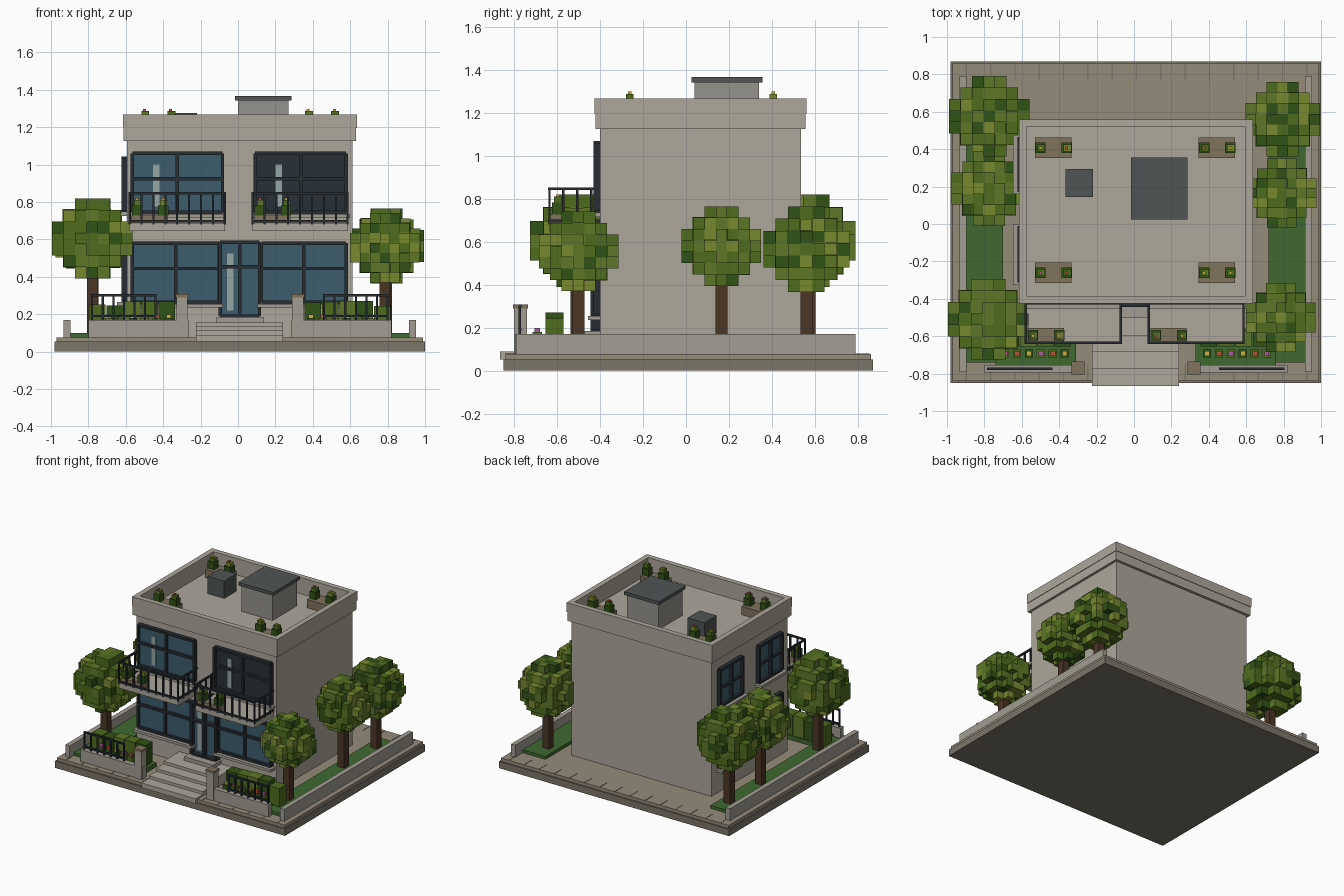
import bpy, bmesh, random
from mathutils import Vector, Matrix

if "Cube" in bpy.data.objects:
    bpy.data.objects.remove(bpy.data.objects["Cube"])
random.seed(4)
CX = 0.01  # symmetry axis of house and garden


def mat(name, r, g, b):
    m = bpy.data.materials.new(name)
    m.diffuse_color = (r, g, b, 1)
    m.use_nodes = True
    m.node_tree.nodes["Principled BSDF"].inputs["Base Color"].default_value = m.diffuse_color
    return m


WALL = mat("wall", .42, .39, .33)
STONE = mat("stone", .36, .34, .29)
PAVE = mat("paving", .30, .26, .19)
EDGE = mat("edge", .2, .18, .14)
ROOF = mat("roof", .3, .29, .26)
DARK = mat("dark_metal", .02, .027, .033)
GLASS = mat("glass", .045, .11, .15)
NIGHT = mat("dark_glass", .02, .03, .038)
SHINE = mat("reflection", .3, .38, .38)
GREY = mat("vent", .08, .09, .09)
WOOD = mat("planter", .22, .17, .11)
BARK = mat("bark", .07, .035, .018)
GRASS = mat("grass", .05, .14, .03)
LEAVES = [mat("leaf_%d" % i, *c) for i, c in
          enumerate([(.03, .085, .008), (.075, .15, .012), (.11, .18, .02), (.19, .25, .03)])]
BLOOM = [mat("bloom_%d" % i, *c) for i, c in
         enumerate([(.6, .45, .05), (.5, .08, .04), (.4, .1, .35)])]


def boxes(name, items, *mats):
    """items: (x0,x1,y0,y1,z0,z1[,material index])"""
    bm = bmesh.new()
    for it in items:
        lo, hi = Vector(it[0:6:2]), Vector(it[1:6:2])
        d = hi - lo
        M = Matrix.Translation((lo + hi) / 2) @ Matrix.Diagonal((abs(d.x), abs(d.y), abs(d.z), 1))
        vs = bmesh.ops.create_cube(bm, size=1, matrix=M)["verts"]
        for f in {f for v in vs for f in v.link_faces}:
            f.material_index = it[6] if len(it) > 6 else 0
    me = bpy.data.meshes.new(name)
    bm.to_mesh(me)
    bm.free()
    for m in mats:
        me.materials.append(m)
    ob = bpy.data.objects.new(name, me)
    bpy.context.collection.objects.link(ob)
    return ob


def both(x0, x1, *rest):
    """one box on each side of the axis"""
    return [(CX - x1, CX - x0, *rest), (CX + x0, CX + x1, *rest)]


# plot
boxes("base_slab", [(-.98, 1, -.85, .87, 0, .053)], EDGE)
boxes("paving", [(-.97, .99, -.84, .86, .053, .077)], PAVE)
boxes("paving_joints", [(-.9 + i * .13, -.893 + i * .13, y, y + .09, .07, .079)
                        for i in range(15) for y in (-.84, .765)], EDGE)
boxes("lawns", both(.71, .905, -.74, .7, .077, .1) + both(.32, .75, -.76, -.56, .077, .11), GRASS)
boxes("side_walls", both(.905, .942, -.79, .79, .077, .17), STONE)
boxes("front_walls", both(.275, .81, -.795, -.755, .06, .17), STONE)
boxes("gate_posts", both(.28, .34, -.8, -.74, .06, .29), STONE)
boxes("gate_post_caps", both(.275, .345, -.805, -.735, .29, .308), WOOD)
boxes("entrance_steps", [(-.225, .24, -.865 + i * .09, -.4, .053, .09 + i * .022) for i in range(4)], WALL)
boxes("door_step", [(-.115, .135, -.5, -.4, .15, .185)], STONE)

# house shell
boxes("house_body", [(-.593, .612, -.4, .535, .077, 1.14)], WALL)
boxes("roof_deck", [(-.58, .6, -.4, .53, 1.125, 1.14)], ROOF)
ring = []
for e, z0, z1 in ((0, 1.195, 1.267), (.004, 1.125, 1.195)):
    x0, x1, y0, y1, t = -.615 + e, .635 - e, -.425 + e, .56 - e, .041 - e
    ring += [(x0, x1, y0, y0 + t, z0, z1), (x0, x1, y1 - t, y1, z0, z1),
             (x0, x0 + t, y0 + t, y1 - t, z0, z1), (x1 - t, x1, y0 + t, y1 - t, z0, z1)]
boxes("parapet", ring, WALL)
boxes("roof_stairhead", [(0, .27, .04, .34, 1.14, 1.345)], ROOF)
boxes("roof_stairhead_cap", [(-.015, .285, .025, .355, 1.342, 1.367)], GREY)
boxes("roof_vent", [(-.365, -.22, .145, .295, 1.14, 1.275)], GREY)


# framed windows: a,b run along the wall, d is depth outwards
def window(name, a, b, z0, z1, side=False, glass=GLASS, panes=2, bar=.5, shine=None, sill=True, out=.03):
    w, m, zb = .018, (b - a) / panes, z0 + (z1 - z0) * bar
    p = [(a + .005, b - .005, .01, z0 + .005, z1 - .005, 1)]
    p += [(a + i * m - w / 2, a + i * m + w / 2, out, z0, z1, 0) for i in range(panes + 1)]
    p += [(a, b, out, z - w / 2, z + w / 2, 0) for z in (z0, zb, z1)]
    if shine is not None:
        p.append((shine, shine + .035, .014, z0 + .03, z1 - .06, 2))
    if sill:
        p.append((a - .02, b + .02, .055, z0 - .03, z0 - .01, 3))
    if side:
        items = [(-.593 - d, -.585, s, e, u, v, k) for s, e, d, u, v, k in p]
    else:
        items = [(s, e, -.4 - d, -.39, u, v, k) for s, e, d, u, v, k in p]
    boxes(name, items, DARK, glass, SHINE, STONE)


window("upper_window_left", -.565, -.083, .745, 1.06, shine=-.455, bar=.57)
window("upper_window_right", .092, .578, .745, 1.06, glass=NIGHT, shine=.2, bar=.57)
window("lower_window_left", -.565, -.1, .265, .58, bar=.57)
window("lower_window_right", .125, .578, .265, .58, bar=.57)
window("front_door", -.095, .115, .19, .585, bar=.67, shine=-.06, sill=False, out=.045)
for i, (a, b) in enumerate(((-.305, -.02), (.18, .455))):
    window("side_window_up_%d" % i, a, b, .755, 1.035, side=True)
    window("side_window_low_%d" % i, a, b, .275, .57, side=True)


def plant(x, y, z, s=.055):
    h = s / 2
    k = random.randrange(4, 7)
    return [(x - h, x + h, y - h, y + h, z, z + s, 0),
            (x - h * .6, x + h * .9, y - h * .7, y + h * .6, z + s, z + s * 1.5, random.choice((1, 2, 3))),
            (x - h * .3, x + h * .3, y - h * .4, y + h * .2, z + s * 1.45, z + s * 1.7, k)]


def planter(name, x, y, z, h):
    boxes(name, [(x, x + .195, y - .055, y + .055 if z > 1 else y + .02, z, z + h)], WOOD)
    yy = y if z > 1 else y - .02
    boxes(name + "_plants", plant(x + .03, yy, z + h) + plant(x + .17, yy, z + h), *LEAVES, *BLOOM)


# balconies with railings and planters
for name, x0, x1 in (("left", -.585, -.065), ("right", .072, .592)):
    boxes("balcony_slab_" + name, [(x0 + .005, x1 - .005, -.635, -.395, .645, .685)], WALL)
    t, y0 = .013, -.642
    rail = []
    for z in (.69, .84):
        rail += [(x0, x1, y0, y0 + t, z, z + t), (x0, x0 + t, y0, -.4, z, z + t), (x1 - t, x1, y0, -.4, z, z + t)]
    for i in range(9):
        x = x0 + i * (x1 - x0 - .011) / 8
        rail.append((x, x + .011, y0 + .001, y0 + .012, .68, .85))
    for i in range(1, 4):
        y = y0 + i * .065
        rail += [(x, x + .011, y, y + .011, .68, .85) for x in (x0 + .001, x1 - .012)]
    boxes("balcony_rail_" + name, rail, DARK)
    planter("balcony_planter_" + name, x0 + .015, -.575, .685, .042)

# roof planters
for i, (x, y) in enumerate(((-.53, .408), (.345, .408), (-.53, -.26), (.345, -.26))):
    planter("roof_planter_%d" % i, x, y, 1.14, .065)

# garden fences, hedges and flowers
for s, name in ((-1, "left"), (1, "right")):
    x0 = -.785 if s < 0 else .455
    fence = [(x0, x0 + .35, -.78, -.766, z, z + .012) for z in (.185, .295)]
    fence += [(x0 + i * .0565, x0 + i * .0565 + .011, -.779, -.768, .165, .305) for i in range(7)]
    boxes("fence_" + name, fence, DARK)
    hedge, flowers = [], []
    for i in range(5):
        x = CX + s * (.39 + i * .093)
        hedge.append((x - .044, x + .044, -.655, -.57, .1, random.uniform(.24, .275), i % 3))
    for i in range(6):
        x = CX + s * (.38 + i * .064)
        flowers += [(x - .022, x + .022, -.715, -.67, .1, .18, i % 3),
                    (x - .013, x + .013, -.705, -.68, .18, .198, 4 + i % 3)]
    boxes("hedge_" + name, hedge, *LEAVES)
    boxes("flowers_" + name, flowers, *LEAVES, *BLOOM)


# block trees: a shell of cubes around a trunk
def tree(name, x, y, z, r):
    boxes(name + "_trunk", [(x - .028, x + .028, y - .028, y + .028, .08, z - r * .5)], BARK)
    c, cubes = 2 * r / 7, []
    R = range(-3, 4)
    for i, j, k in ((i, j, k) for i in R for j in R for k in R):
        d = i * i + j * j + k * k
        if 5 <= d <= 10 + random.choice((0, 0, 1)):
            h = c * random.uniform(.47, .56) if d < 9 else c * .5
            p = x + i * c, y + j * c, z + k * c
            cubes.append((p[0] - h, p[0] + h, p[1] - h, p[1] + h, p[2] - h, p[2] + h,
                          random.choice((0, 1, 1, 2, 2, 3))))
    boxes(name + "_crown", cubes, *LEAVES)


for i, t in enumerate(((-.78, -.51, .605, .215), (-.775, .19, .59, .2), (-.775, .575, .605, .215),
                       (.785, -.5, .555, .185), (.79, .165, .58, .185), (.795, .56, .565, .2))):
    tree("tree_%d" % i, *t)
